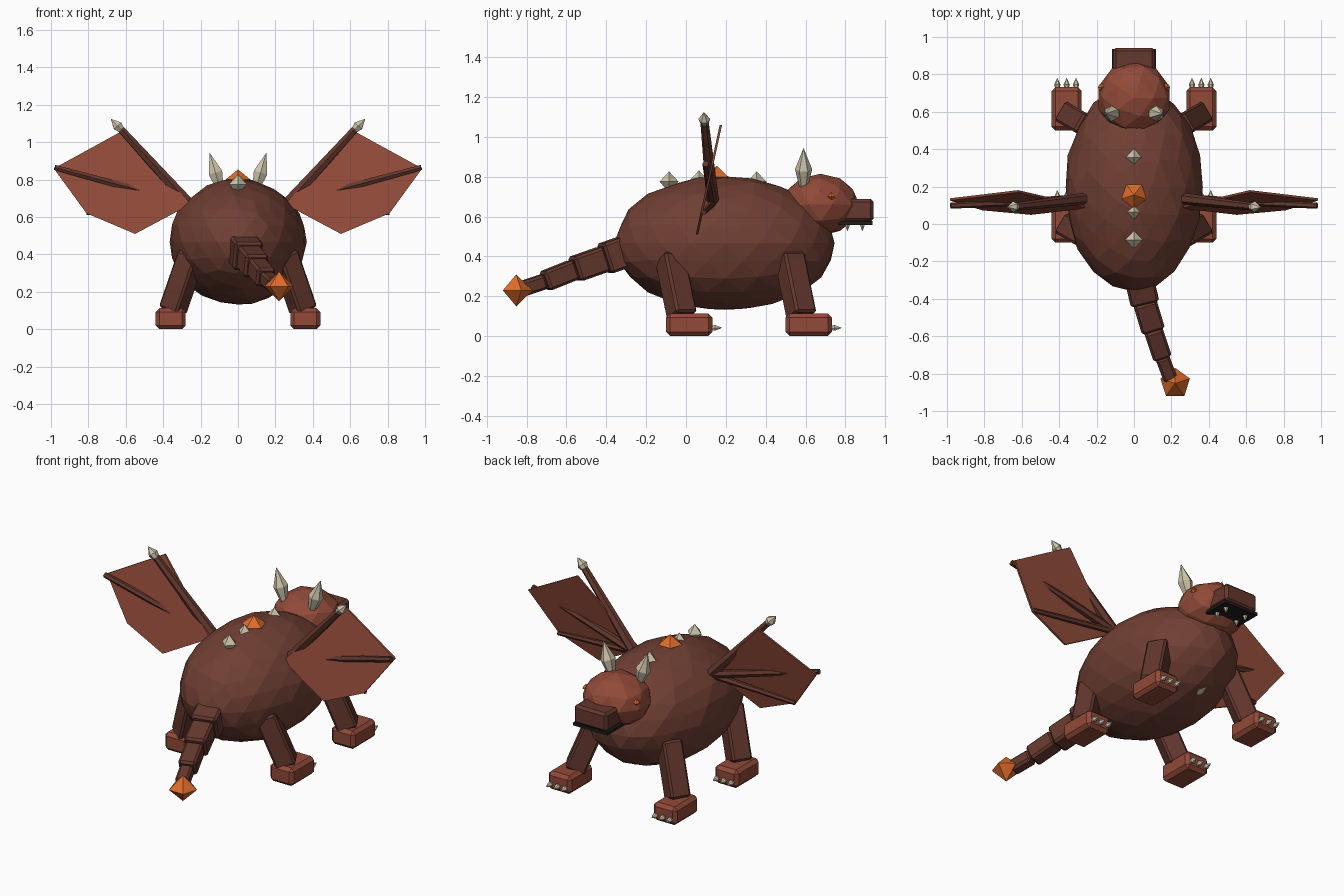
import bpy, bmesh, math, random
from mathutils import Vector, Matrix

if "Cube" in bpy.data.objects:
    bpy.data.objects.remove(bpy.data.objects["Cube"])

random.seed(4)


def material(name, r, g, b):
    m = bpy.data.materials.new(name)
    lin = [(c / 255 / 12.92 if c < 11 else ((c / 255 + 0.055) / 1.055) ** 2.4) for c in (r, g, b)]
    m.diffuse_color = (*lin, 1)
    m.use_nodes = True
    m.node_tree.nodes["Principled BSDF"].inputs["Base Color"].default_value = m.diffuse_color
    return m


HIDE = material("brown_hide", 112, 63, 51)
LIMB = material("dark_brown", 100, 56, 46)
RUST = material("rust_skin", 145, 74, 57)
BONE = material("pale_horn", 205, 197, 172)
GLOW = material("orange_crystal", 222, 108, 42)
DARK = material("mouth_black", 34, 27, 27)


def finish(bm, name, mat):
    bmesh.ops.recalc_face_normals(bm, faces=bm.faces)
    me = bpy.data.meshes.new(name)
    bm.to_mesh(me)
    bm.free()
    me.materials.append(mat)
    ob = bpy.data.objects.new(name, me)
    bpy.context.collection.objects.link(ob)
    return ob


def ball(name, mat, centre, radii, sub, jitter=0.0):
    """Faceted ellipsoid."""
    bm = bmesh.new()
    bmesh.ops.create_icosphere(bm, subdivisions=sub, radius=1)
    for v in bm.verts:
        k = 1 + random.uniform(-jitter, jitter)
        v.co = Vector([c + r * k * x for c, r, x in zip(centre, radii, v.co)])
    return finish(bm, name, mat)


def along(p0, p1):
    p0, p1 = Vector(p0), Vector(p1)
    rot = (p1 - p0).to_track_quat('Z', 'Y').to_matrix().to_4x4()
    return Matrix.Translation(p0) @ rot, (p1 - p0).length


def box(name, mat, centre, size, bevel):
    """Chamfered box."""
    bm = bmesh.new()
    bmesh.ops.create_cube(bm, size=1, matrix=Matrix.Translation(centre) @ Matrix.Diagonal((*size, 1)))
    if bevel:
        bmesh.ops.bevel(bm, geom=bm.edges[:], offset=bevel, segments=1, affect='EDGES')
    return finish(bm, name, mat)


def beam(name, mat, p0, p1, half, bevel):
    """Chamfered box running between two points."""
    m, length = along(p0, p1)
    ob = box(name, mat, (0, 0, length / 2), (2 * half, 2 * half, length), bevel)
    ob.data.transform(m)
    return ob


def lathe(name, mat, p0, p1, profile, sides, turn=0.0):
    """Faceted solid of rings (fraction, radius) between two points."""
    m, length = along(p0, p1)
    bm = bmesh.new()
    rings = []
    for t, r in profile:
        n = sides if r > 0 else 1
        rings.append([bm.verts.new(m @ Vector((r * math.cos(turn + math.tau * i / sides),
                                               r * math.sin(turn + math.tau * i / sides),
                                               t * length))) for i in range(n)])
    for a, b in zip(rings, rings[1:]):
        for i in range(sides):
            j = (i + 1) % sides
            quad = [a[i % len(a)], a[j % len(a)], b[j % len(b)], b[i % len(b)]]
            bm.faces.new(list(dict.fromkeys(quad)))
    for ring in (rings[0], rings[-1]):
        if len(ring) > 2:
            bm.faces.new(ring)
    return finish(bm, name, mat)


def gem(name, mat, centre, r, h, sides, turn=0.0):
    c = Vector(centre)
    up = Vector((0, 0, h))
    return lathe(name, mat, c - up, c + up, [(0, 0), (0.5, r), (1, 0)], sides, turn)


def spindle(name, p0, p1, r):
    return lathe(name, BONE, p0, p1, [(0, r * 0.5), (0.45, r), (1, 0)], 6)


# Body and belly
ball("body", HIDE, (0, 0.195, 0.467), (0.368, 0.555, 0.337), 3, 0.015)
ball("belly", BONE, (0, 0.42, 0.32), (0.2, 0.22, 0.14), 3)

# Head, muzzle and mouth
ball("head", RUST, (0, 0.675, 0.66), (0.2, 0.195, 0.155), 2)
box("muzzle", LIMB, (0, 0.85, 0.632), (0.225, 0.18, 0.115), 0.015)
box("mouth", DARK, (0, 0.85, 0.568), (0.235, 0.17, 0.018), 0)

# Spikes along the back with the crystal
for y, z in ((0.355, 0.775), (0.065, 0.78), (-0.085, 0.775)):
    gem("back_spike", BONE, (0, y, z), 0.048, 0.052, 4)
gem("back_crystal", GLOW, (0, 0.155, 0.80), 0.07, 0.055, 5, 0.3)

# Tail
path = [(0.02, -0.26, 0.44), (0.055, -0.41, 0.388), (0.10, -0.56, 0.335),
        (0.15, -0.71, 0.275), (0.195, -0.83, 0.235)]
for a, b, half in zip(path, path[1:], (0.078, 0.064, 0.051, 0.038)):
    beam("tail_segment", LIMB, a, b, half, 0.013)
gem("tail_crystal", GLOW, (0.22, -0.852, 0.23), 0.083, 0.08, 5, -math.pi / 2)


def wing_y(z):
    return 0.055 + 0.218 * (z - 0.51)


for s in (-1, 1):
    # Horns, eyes and teeth
    spindle("horn", (s * 0.095, 0.59, 0.75), (s * 0.152, 0.59, 0.945), 0.043)
    gem("eye", GLOW, (s * 0.172, 0.73, 0.70), 0.022, 0.022, 6)
    for y in (0.81, 0.885):
        lathe("tooth", BONE, (s * 0.07, y, 0.565), (s * 0.07, y, 0.525), [(0, 0.017), (1, 0)], 6)

    # Legs, feet and claws
    for y in (0.0, 0.6):
        beam("leg", LIMB, (s * 0.245, y - 0.082, 0.405), (s * 0.35, y - 0.02, 0.10), 0.06, 0.012)
        box("foot", RUST, (s * 0.36, y + 0.016, 0.057), (0.16, 0.232, 0.112), 0.02)
        for dx in (-0.05, 0, 0.05):
            x = s * 0.36 + dx
            spindle("claw", (x, y + 0.115, 0.042), (x, y + 0.182, 0.042), 0.017)

    # Wing membrane
    outline = [(0.25, 0.67), (0.62, 1.06), (0.985, 0.86), (0.81, 0.62), (0.55, 0.51)]
    bm = bmesh.new()
    face = bm.faces.new([bm.verts.new((s * x, wing_y(z) - 0.006, z)) for x, z in outline])
    ext = bmesh.ops.extrude_face_region(bm, geom=[face])
    bmesh.ops.translate(bm, vec=(0, 0.012, 0),
                        verts=[v for v in ext["geom"] if isinstance(v, bmesh.types.BMVert)])
    finish(bm, "wing_membrane", RUST)

    # Wing bones and the claw at the wrist
    root = (s * 0.26, 0.135, 0.67)
    for end, r in (((0.64, 0.092, 1.085), 0.026), ((0.98, 0.098, 0.865), 0.02),
                   ((0.81, 0.09, 0.622), 0.016)):
        lathe("wing_bone", LIMB, root, (s * end[0], end[1], end[2]), [(0, r * 1.25), (1, r * 0.8)], 6)
    spindle("wing_claw", (s * 0.615, 0.093, 1.058), (s * 0.68, 0.09, 1.125), 0.03)
